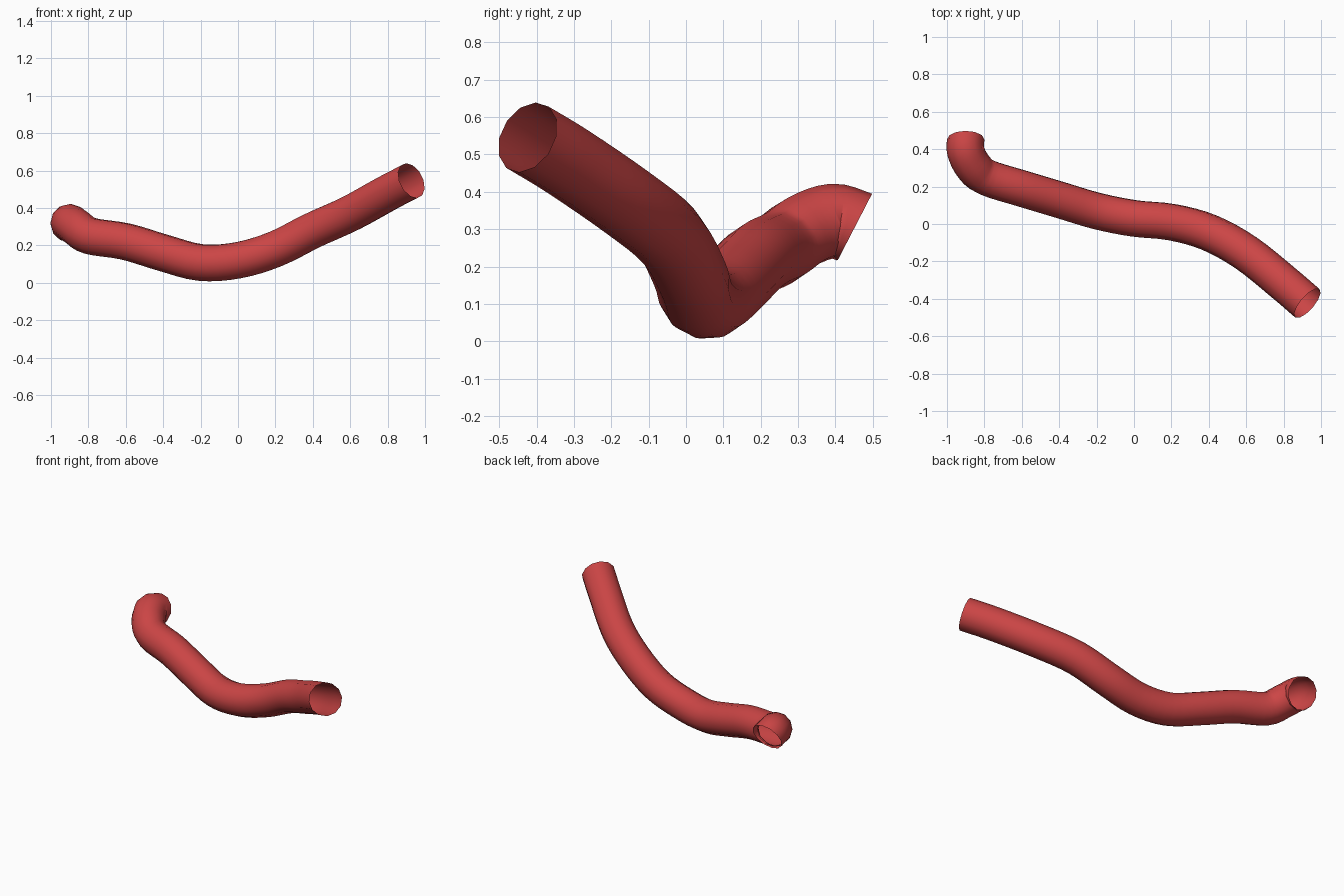
import bpy, bmesh, math
from mathutils import Vector

if "Cube" in bpy.data.objects:
    bpy.data.objects.remove(bpy.data.objects["Cube"])

RADIUS, SIDES, STEPS = 0.1, 12, 4

# Centre line of the hose, from the hooked end to the raised end
path = [Vector(p) for p in (
    (-0.90, 0.452, 0.306), (-0.90, 0.39, 0.322), (-0.862, 0.312, 0.295),
    (-0.79, 0.25, 0.25), (-0.60, 0.19, 0.22), (-0.40, 0.13, 0.16),
    (-0.20, 0.07, 0.108), (0.0, 0.03, 0.12), (0.20, 0.01, 0.18),
    (0.40, -0.045, 0.28), (0.60, -0.155, 0.37), (0.80, -0.315, 0.48),
    (0.927, -0.424, 0.546))]
hook_dir = Vector((0.0, 0.89, -0.46))


def smooth_path(pts, steps):
    """Catmull-Rom spline through the points."""
    ext = [2 * pts[0] - pts[1]] + pts + [2 * pts[-1] - pts[-2]]
    out = []
    for a, b, c, d in zip(ext, ext[1:], ext[2:], ext[3:]):
        for i in range(steps):
            t = i / steps
            out.append(0.5 * (2 * b + (c - a) * t + (2 * a - 5 * b + 4 * c - d) * t * t
                              + (3 * b - a - 3 * c + d) * t ** 3))
    return out + [pts[-1].copy()]


# Sweep a ring along the centre line, turning it without twist
line = smooth_path(path, STEPS)
bm = bmesh.new()
rings = []
normal = Vector((0, 0, 1))
for i, p in enumerate(line):
    tangent = (line[min(i + 1, len(line) - 1)] - line[max(i - 1, 0)]).normalized()
    if i == 0:
        tangent = -hook_dir.normalized()
    normal = (normal - tangent * normal.dot(tangent)).normalized()
    side = tangent.cross(normal)
    angles = [math.tau * k / SIDES for k in range(SIDES)]
    rings.append([bm.verts.new(p + RADIUS * (normal * math.cos(a) + side * math.sin(a)))
                  for a in angles])
for r0, r1 in zip(rings, rings[1:]):
    for k in range(SIDES):
        n = (k + 1) % SIDES
        bm.faces.new((r0[k], r0[n], r1[n], r1[k])).smooth = True

# Open-ended hose
mesh = bpy.data.meshes.new("hose")
bm.normal_update()
bm.to_mesh(mesh)
bm.free()
hose = bpy.data.objects.new("hose", mesh)
bpy.context.collection.objects.link(hose)

red = bpy.data.materials.new("red")
red.diffuse_color = (0.6, 0.06, 0.06, 1)
red.use_nodes = True
red.node_tree.nodes["Principled BSDF"].inputs["Base Color"].default_value = red.diffuse_color
mesh.materials.append(red)
